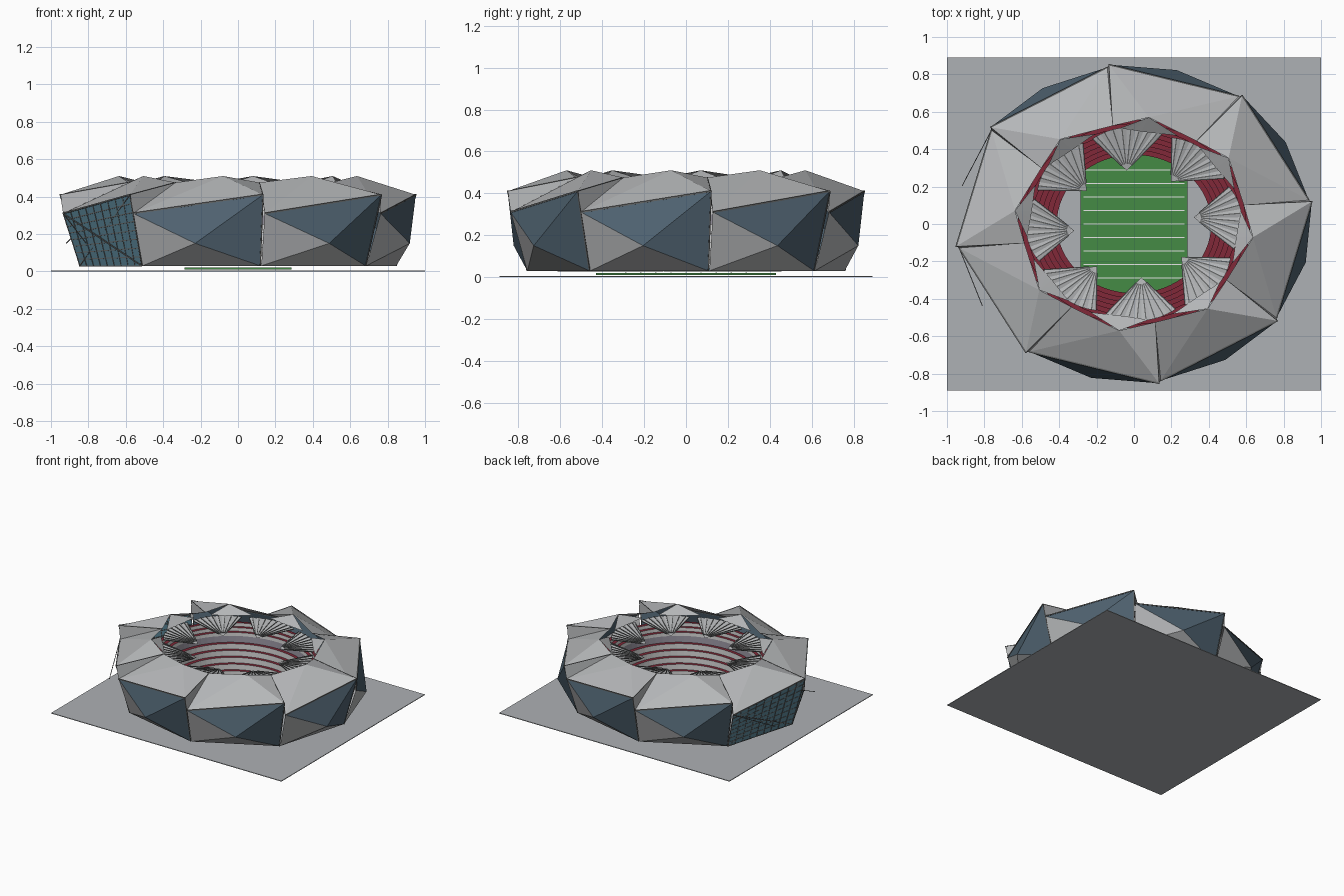
import bpy, bmesh, math
from mathutils import Vector

cube = bpy.data.objects.get("Cube")
if cube:
    bpy.data.objects.remove(cube)


def make_mat(name, r, g, b):
    m = bpy.data.materials.new(name)
    m.use_nodes = True
    m.diffuse_color = (r, g, b, 1)
    m.node_tree.nodes["Principled BSDF"].inputs["Base Color"].default_value = (r, g, b, 1)
    return m


ROOF = make_mat("roof grey", 0.46, 0.47, 0.48)
BLUE = make_mat("steel blue", 0.08, 0.125, 0.165)
GLASS = make_mat("teal glass", 0.11, 0.25, 0.33)
STEEL = make_mat("dark steel", 0.12, 0.125, 0.125)
PAVING = make_mat("paving", 0.42, 0.44, 0.46)
GRASS = make_mat("grass green", 0.06, 0.26, 0.06)
SEAT = make_mat("seat red", 0.22, 0.022, 0.04)
CONCRETE = make_mat("pale concrete", 0.7, 0.7, 0.7)
WALL = make_mat("concourse lilac", 0.34, 0.32, 0.38)
WHITE = make_mat("line white", 0.8, 0.8, 0.8)

A, B = 0.96, 0.86      # half axes of the oval
START, STEP = 8, 45    # first corner and spacing in degrees


def oval(deg, r, z):
    t = math.radians(deg)
    return Vector((A * r * math.cos(t), B * r * math.sin(t), z))


def finish(bm, name, *mats):
    mesh = bpy.data.meshes.new(name)
    bm.to_mesh(mesh)
    bm.free()
    ob = bpy.data.objects.new(name, mesh)
    for m in mats:
        mesh.materials.append(m)
    bpy.context.scene.collection.objects.link(ob)
    return ob


def add_face(bm, points, mat=0, facing=None):
    """Face turned towards a direction, or away from the middle."""
    f = bm.faces.new([bm.verts.new(p) for p in points])
    f.material_index = mat
    f.normal_update()
    if facing is None:
        facing = f.calc_center_median() - Vector((0, 0, 0.2))
    if f.normal.dot(facing) < 0:
        f.normal_flip()


def strut(bm, a, b, w=0.004):
    """Square bar between two points."""
    d = (b - a).normalized()
    side = d.cross(Vector((0, 0, 1))).normalized() * w
    up = side.cross(d).normalized() * w
    corners = [side + up, up - side, -side - up, side - up]
    lo = [bm.verts.new(a + c) for c in corners]
    hi = [bm.verts.new(b + c) for c in corners]
    faces = [bm.faces.new((lo[i - 1], lo[i], hi[i], hi[i - 1])) for i in range(4)]
    faces += [bm.faces.new(lo[::-1]), bm.faces.new(hi)]
    bmesh.ops.recalc_face_normals(bm, faces=faces)


def box(name, x, y, z0, z1, mat, cy=0):
    bm = bmesh.new()
    bmesh.ops.create_cube(bm, size=1)
    for v in bm.verts:
        v.co = (v.co.x * 2 * x, v.co.y * 2 * y + cy, z0 if v.co.z < 0 else z1)
    return finish(bm, name, mat)


# Ground plate and pitch
box("ground_plate", 1.0, 0.89, 0, 0.005, PAVING)
box("pitch", 0.285, 0.43, 0.01, 0.02, GRASS)
for i in range(9):
    box("pitch_line", 0.27, 0.003, 0.02, 0.022, WHITE, 0.288 - 0.072 * i)

# Seating bowl: stepped profile swept around the oval
profile, kinds = [(0.43, 0.04)], []


def tier(rows, dr, dz):
    for _ in range(rows):
        r, z = profile[-1]
        profile.extend([(r, z + dz), (r + dr, z + dz)])
        kinds.extend([1, 0])


tier(5, 0.028, 0.042)
profile.append((profile[-1][0], 0.3))
kinds.append(2)
tier(3, 0.026, 0.027)
SEG = 64
bm = bmesh.new()
for (r0, z0), (r1, z1), kind in zip(profile, profile[1:], kinds):
    for s in range(SEG):
        a, b = 360 * s / SEG, 360 * (s + 1) / SEG
        mid = oval((a + b) / 2, 1, 0)
        add_face(bm, (oval(a, r0, z0), oval(a, r1, z1), oval(b, r1, z1), oval(b, r0, z0)),
                 kind, Vector((-mid.x, -mid.y, 1)))
finish(bm, "seating_bowl", SEAT, CONCRETE, WALL)

# Eight folded petals; the two on the -x side have glass walls
for k in range(8):
    t = START + STEP * k
    low, peak, last_peak = oval(t + 0.7, 0.985, 0.31), oval(t + 45, 1.0, 0.41), oval(t, 1.0, 0.41)
    low_foot, peak_foot = oval(t + 0.4, 0.89, 0.03), oval(t + 45, 0.89, 0.03)
    mid = oval(t + 23, 0.986, 0.15)
    apex = oval(t + 29.9, 0.668, 0.51)
    seam_in, next_in = oval(t + 3, 0.622, 0.475), oval(t + 48, 0.622, 0.475)

    bm = bmesh.new()
    for tri in ((low, peak, apex), (low, apex, seam_in), (peak, next_in, apex),
                (low, last_peak, seam_in)):
        add_face(bm, tri)
    finish(bm, "roof_petal", ROOF)

    # Inner skirt from the roof apex down to the canopy rim
    bm = bmesh.new()
    rim = [oval(t + 13 + 4 * i, 0.6 - 0.025 * math.sin(math.pi * i / 8), 0.458) for i in range(9)]
    for a, b in zip(rim, rim[1:]):
        add_face(bm, (apex, a, b), 0, Vector((0, 0, 1)))
    finish(bm, "roof_skirt", ROOF)

    frame = bmesh.new()
    strut(frame, low, peak)
    strut(frame, peak, next_in, 0.002)
    strut(frame, peak, peak_foot, 0.003)
    bm = bmesh.new()
    if k in (3, 4):
        # Glass wall as a grid of panes with mullions and cross braces
        rows, cols = 8, 9

        def pane(i, j):
            return low_foot.lerp(low, i / rows).lerp(peak_foot.lerp(peak, i / rows), j / cols)

        for i in range(rows):
            for j in range(cols):
                add_face(bm, (pane(i, j), pane(i, j + 1), pane(i + 1, j + 1), pane(i + 1, j)))
        finish(bm, "glass_wall", GLASS)
        for i in range(rows + 1):
            strut(frame, pane(i, 0), pane(i, cols), 0.0025)
        for j in range(cols + 1):
            strut(frame, pane(0, j), pane(rows, j), 0.0025)
        strut(frame, low, mid, 0.002)
        strut(frame, low, peak_foot, 0.003)
        strut(frame, peak, low_foot, 0.003)
    else:
        add_face(bm, (low, mid, peak), 0)
        add_face(bm, (mid, peak_foot, peak), 0)
        add_face(bm, (low, low_foot, mid), 1)
        add_face(bm, (low_foot, peak_foot, mid), 1)
        finish(bm, "facade_petal", BLUE, ROOF)
    finish(frame, "petal_frame", STEEL)

# Pleated canopy fans with ribs, one under each seam
PLEATS = 8
for k in range(8):
    t = START + STEP * k - 1
    tip = oval(t, 0.335, 0.4)
    rim = []
    for i in range(2 * PLEATS + 1):
        u = i / PLEATS - 1
        rim.append(oval(t - 3 + 19.5 * u, 0.603 - 0.025 * u * u, 0.452 if i % 2 else 0.447))
    bm, ribs = bmesh.new(), bmesh.new()
    for a, b in zip(rim, rim[1:]):
        add_face(bm, (a, b, tip), 0, Vector((0, 0, 1)))
    for a in rim[1::2] + [rim[0], rim[-1]]:
        strut(ribs, a, a.lerp(tip, 0.85), 0.003)
    finish(bm, "canopy_fan", ROOF)
    finish(ribs, "canopy_ribs", STEEL)
